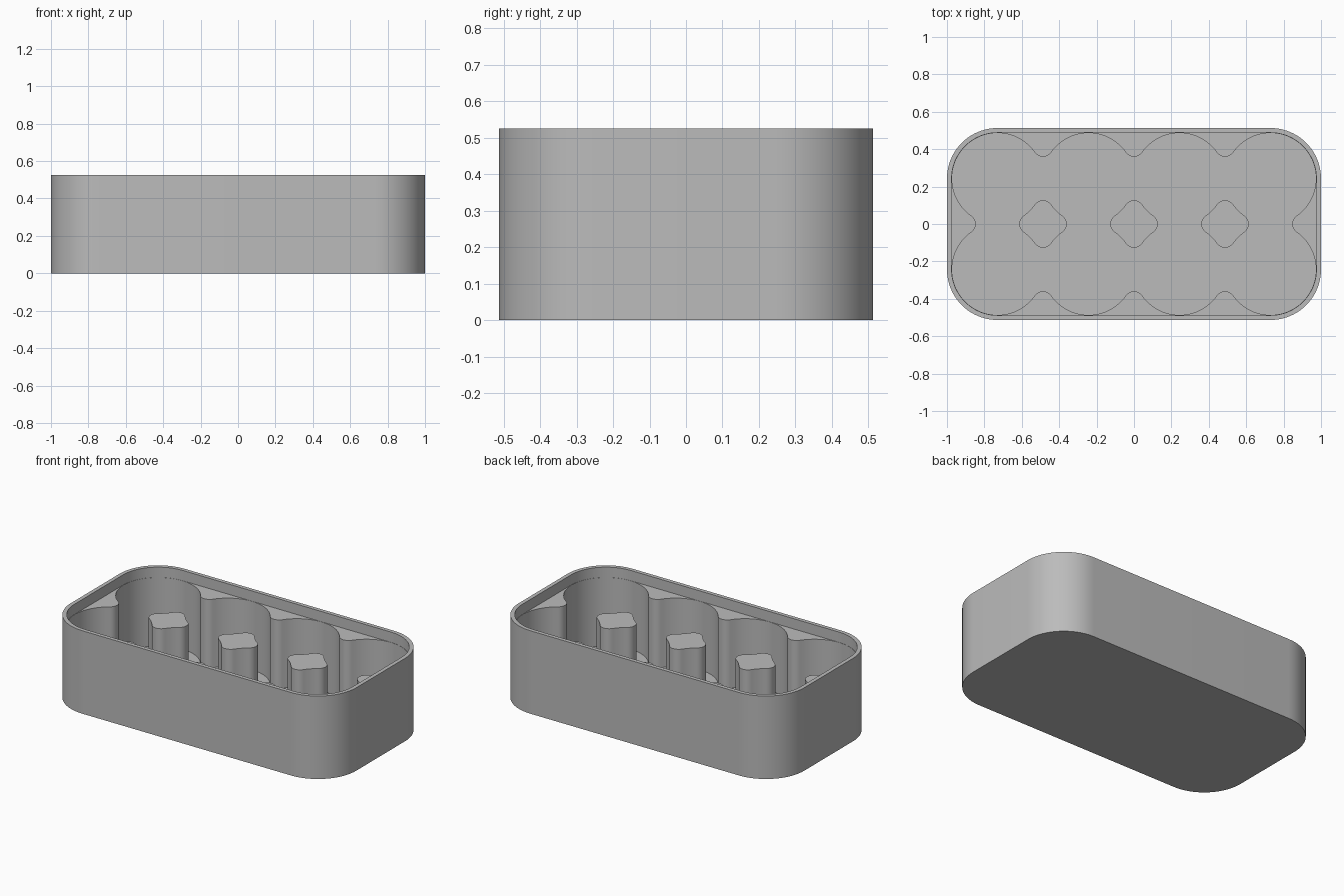
import bpy, bmesh
from math import sin, cos, atan2, radians, degrees

if "Cube" in bpy.data.objects:
    bpy.data.objects.remove(bpy.data.objects["Cube"], do_unlink=True)

CELL = 0.2433          # cell radius, also half the cell spacing
TIP = 0.0533           # rounding radius of the divider tips
TIP_C = 0.0737         # distance of a tip's centre from its pillar centre
FLOOR, LEDGE, TOP = 0.027, 0.46, 0.525

grey = bpy.data.materials.new("plain_grey")
grey.use_nodes = True
colour = (0.5, 0.5, 0.5, 1)
grey.diffuse_color = colour
grey.node_tree.nodes["Principled BSDF"].inputs["Base Color"].default_value = colour

# Angle at which a cell arc meets a rounded tip
PHI = degrees(atan2(CELL - TIP_C, CELL))


def arc(cx, cy, r, start, end, n):
    """Points along an arc in degrees, without its last point."""
    angles = [radians(start + (end - start) * i / n) for i in range(n)]
    return [(cx + r * cos(a), cy + r * sin(a)) for a in angles]


def rounded_rect(hw, hd, r):
    pts = []
    for k, (sx, sy) in enumerate(((1, 1), (-1, 1), (-1, -1), (1, -1))):
        pts += arc(sx * (hw - r), sy * (hd - r), r, 90 * k, 90 * k + 90, 20)
        a = radians(90 * k + 90)
        pts.append((sx * (hw - r) + r * cos(a), sy * (hd - r) + r * sin(a)))
    return pts


def cavity_outline():
    """Eight merged round cells with rounded cusps between them."""
    half = []
    for i in (3, 1, -1, -3):
        start = PHI - 90 if i == 3 else PHI
        end = 270 - PHI if i == -3 else 180 - PHI
        half += arc(i * CELL, CELL, CELL, start, end, 40 if abs(i) == 3 else 24)
        if i > -3:
            half += arc((i - 1) * CELL, 2 * CELL - TIP_C, TIP, -PHI, PHI - 180, 12)
    half += arc(TIP_C - 4 * CELL, 0, TIP, 90 - PHI, PHI - 90, 12)
    return half + [(-x, -y) for x, y in half]


def pillar_outline():
    """Four-pointed pillar left between four cells."""
    pts = []
    for k in range(4):
        side = arc(0, TIP_C, TIP, PHI, 180 - PHI, 12)
        side += arc(-CELL, CELL, CELL, PHI - 90 + (90 - 2 * PHI), PHI - 90, 8)
        for _ in range(k):
            side = [(-y, x) for x, y in side]
        pts += side
    return pts


def ring(bm, pts, z):
    verts = [bm.verts.new((x, y, z)) for x, y in pts]
    edges = [bm.edges.new((v, verts[i - 1])) for i, v in enumerate(verts)]
    return verts, edges


def wall(bm, a, b):
    for i in range(len(a)):
        bm.faces.new((a[i - 1], a[i], b[i], b[i - 1]))


def finish(name, bm):
    bmesh.ops.recalc_face_normals(bm, faces=bm.faces[:])
    mesh = bpy.data.meshes.new(name)
    bm.to_mesh(mesh)
    bm.free()
    mesh.materials.append(grey)
    obj = bpy.data.objects.new(name, mesh)
    bpy.context.collection.objects.link(obj)
    bpy.ops.object.select_all(action="DESELECT")
    obj.select_set(True)
    bpy.context.view_layer.objects.active = obj
    bpy.ops.object.shade_smooth_by_angle(angle=radians(30))
    return obj


# Tray: outer wall, rim, lid recess, ledge, cell walls and floor
bm = bmesh.new()
outer = rounded_rect(1.0, 0.513, 0.27)
recess = rounded_rect(0.975, 0.488, 0.245)
cavity = cavity_outline()
base, _ = ring(bm, outer, 0)
rim_out, _ = ring(bm, outer, TOP)
rim_in, _ = ring(bm, recess, TOP)
step, step_edges = ring(bm, recess, LEDGE)
mouth, mouth_edges = ring(bm, cavity, LEDGE)
floor, floor_edges = ring(bm, cavity, FLOOR)
bm.faces.new(base)
for lower, upper in ((base, rim_out), (rim_out, rim_in), (rim_in, step), (mouth, floor)):
    wall(bm, lower, upper)
bmesh.ops.triangle_fill(bm, edges=step_edges + mouth_edges, use_beauty=True)
bmesh.ops.triangle_fill(bm, edges=floor_edges, use_beauty=True)
finish("tray_body", bm)

# Three pillars between the cells, level with the ledge
for i, side in enumerate(("right", "middle", "left")):
    bm = bmesh.new()
    foot, _ = ring(bm, pillar_outline(), FLOOR - 0.01)
    head, _ = ring(bm, pillar_outline(), LEDGE)
    wall(bm, foot, head)
    bm.faces.new(foot)
    bm.faces.new(head)
    finish(side + "_pillar", bm).location.x = (i - 1) * 2 * CELL
